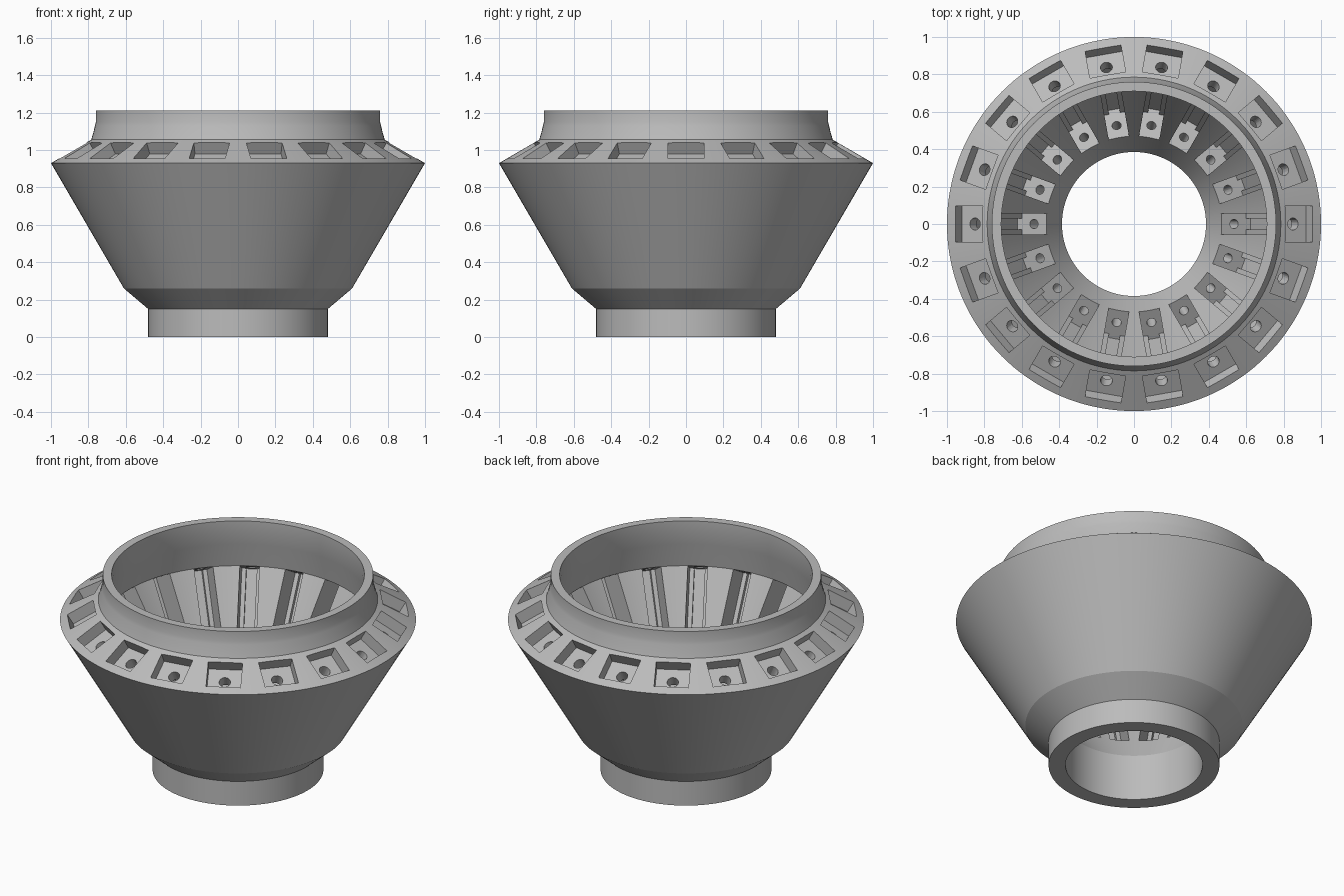
import bpy, bmesh, math
from mathutils import Matrix, Vector

cube = bpy.data.objects.get("Cube")
if cube:
    bpy.data.objects.remove(cube, do_unlink=True)

SEGMENTS = 144
COUNT = 18


def make_object(name, bm):
    bmesh.ops.recalc_face_normals(bm, faces=bm.faces[:])
    mesh = bpy.data.meshes.new(name)
    bm.to_mesh(mesh)
    bm.free()
    obj = bpy.data.objects.new(name, mesh)
    bpy.context.collection.objects.link(obj)
    return obj


def lathe(name, profile):
    """Revolve a closed (radius, height) profile around z."""
    bm = bmesh.new()
    rings = []
    for i in range(SEGMENTS):
        turn = Matrix.Rotation(math.tau * i / SEGMENTS, 4, "Z")
        rings.append([bm.verts.new(turn @ Vector((r, 0, z))) for r, z in profile])
    n = len(profile)
    for i, ring in enumerate(rings):
        following = rings[(i + 1) % SEGMENTS]
        for j in range(n):
            k = (j + 1) % n
            bm.faces.new((ring[j], following[j], following[k], ring[k]))
    return make_object(name, bm)


# Slanted frame shared by pockets, holes and channels
tilt = math.radians(30)
FRAME = Matrix.Translation((0.535, 0, 0.39)) @ Matrix.Rotation(tilt, 4, "Y")


def ring_of_prisms(name, prisms):
    """Repeat prisms (outline, low, high) around z in the slanted frame."""
    bm = bmesh.new()
    for i in range(COUNT):
        place = Matrix.Rotation(math.tau * i / COUNT, 4, "Z") @ FRAME
        for outline, low, high in prisms:
            bottom = [bm.verts.new(place @ Vector((u, v, low))) for u, v in outline]
            top = [bm.verts.new(place @ Vector((u, v, high))) for u, v in outline]
            bm.faces.new(bottom)
            bm.faces.new(top)
            for a in range(len(outline)):
                b = (a + 1) % len(outline)
                bm.faces.new((bottom[a], bottom[b], top[b], top[a]))
    obj = make_object(name, bm)
    obj.hide_render = True
    return obj


def circle(radius, sides=24):
    return [(radius * math.cos(math.tau * i / sides),
             radius * math.sin(math.tau * i / sides)) for i in range(sides)]


# Funnel body: outside from base to lip, then back down the inside
body = lathe("funnel_body", [
    (0.48, 0), (0.48, 0.15), (0.61, 0.26), (1.0, 0.93), (0.785, 1.055),
    (0.773, 1.095), (0.765, 1.13), (0.76, 1.15), (0.76, 1.21),
    (0.71, 1.21), (0.71, 1.14), (0.725, 1.06), (0.75, 0.914),
    (0.47, 0.43), (0.385, 0.283), (0.385, 0)])

# Stepped channels down the inner wall
side = [(-0.12, 0.055), (0.075, 0.055), (0.075, 0.03), (0.1, 0.03)]
channel = side + [(u, -v) for u, v in reversed(side)]
channels = ring_of_prisms("channel_cutter", [(channel, 0, 0.56)])

# Square pockets on the upper slope
pocket = [(-0.087, -0.097), (0.081, -0.097), (0.081, 0.097), (-0.087, 0.097)]
pockets = ring_of_prisms("pocket_cutter", [(pocket, 0.63, 0.8)])

# Bolt holes through pocket floors and into the channel seats
holes = ring_of_prisms("hole_cutter", [(circle(0.025), -0.1, 0.1),
                                       (circle(0.032), 0.5, 0.68)])

bpy.context.view_layer.objects.active = body
body.select_set(True)
for cutter in (channels, pockets, holes):
    cut = body.modifiers.new(cutter.name, "BOOLEAN")
    cut.operation = "DIFFERENCE"
    cut.solver = "EXACT"
    cut.object = cutter
    bpy.ops.object.modifier_apply(modifier=cut.name)
for cutter in (channels, pockets, holes):
    bpy.data.objects.remove(cutter, do_unlink=True)

# Plain grey finish
grey = bpy.data.materials.new("plain_grey")
grey.use_nodes = True
colour = (0.5, 0.5, 0.5, 1)
grey.diffuse_color = colour
grey.node_tree.nodes["Principled BSDF"].inputs["Base Color"].default_value = colour
body.data.materials.clear()
body.data.materials.append(grey)
bpy.ops.object.shade_smooth_by_angle(angle=math.radians(15))
